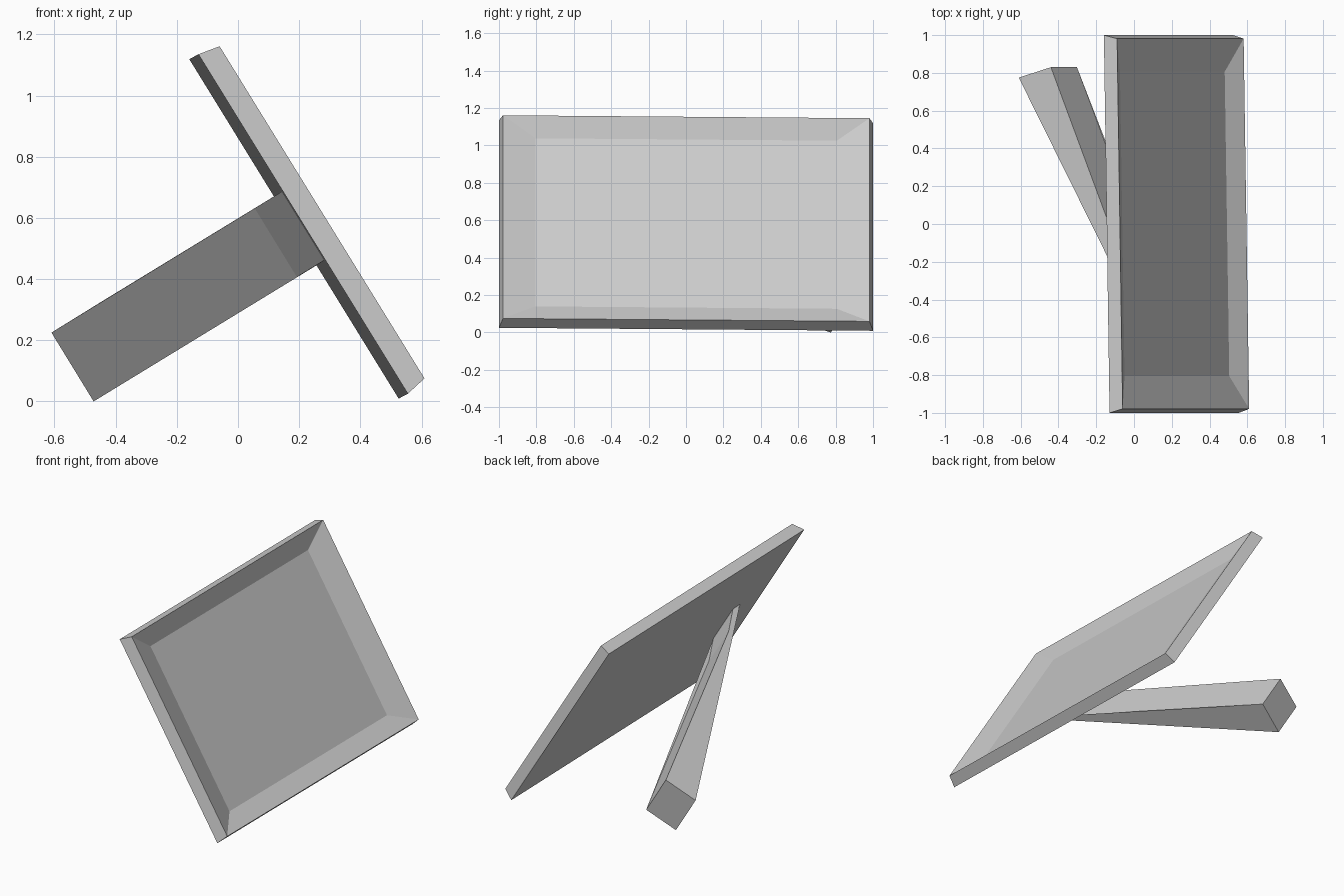
import bpy, bmesh
from mathutils import Vector

cube = bpy.data.objects.get("Cube")
if cube:
    bpy.data.objects.remove(cube, do_unlink=True)

# Single grey material
grey = bpy.data.materials.new("plain_grey")
grey.use_nodes = True
colour = (0.6, 0.6, 0.6, 1)
grey.diffuse_color = colour
grey.node_tree.nodes["Principled BSDF"].inputs["Base Color"].default_value = colour


def loft(name, rings):
    """Skin a row of four-cornered rings and cap both ends."""
    bm = bmesh.new()
    loops = [[bm.verts.new(p) for p in ring] for ring in rings]
    for a, b in zip(loops, loops[1:]):
        for i in range(4):
            j = (i + 1) % 4
            bm.faces.new((a[i], a[j], b[j], b[i]))
    bm.faces.new(loops[0][::-1])
    bm.faces.new(loops[-1])
    mesh = bpy.data.meshes.new(name)
    bm.to_mesh(mesh)
    bm.free()
    mesh.materials.append(grey)
    obj = bpy.data.objects.new(name, mesh)
    bpy.context.collection.objects.link(obj)
    return obj


# Leaning tray: back outline, sharp rim, then the sunken floor
centre = Vector((0.198, 0, 0.572))
down = Vector((0.525, 0, -0.851)).normalized()
across = Vector((-0.015, 1, -0.008)).normalized()
normal = down.cross(across).normalized()


def tray_ring(half_down, half_across, height):
    return [centre + down * half_down * a + across * half_across * b + normal * height
            for a, b in ((-1, -1), (1, -1), (1, 1), (-1, 1))]


loft("tray_panel", [tray_ring(0.652, 1.0, 0),
                    tray_ring(0.638, 0.98, 0.073),
                    tray_ring(0.528, 0.806, 0.02)])

# Support leg: two slabs' sides converge and cross just behind the tray
drop = Vector((0.138, 0, -0.225))


def leg_ring(near, far):
    near, far = Vector(near), Vector(far)
    return [near, near + drop, far + drop, far]


loft("support_leg", [leg_ring((-0.61, 0.775, 0.225), (-0.44, 0.83, 0.33)),
                     leg_ring((0.142, -0.673, 0.684), (0.145, -0.75, 0.687))])
